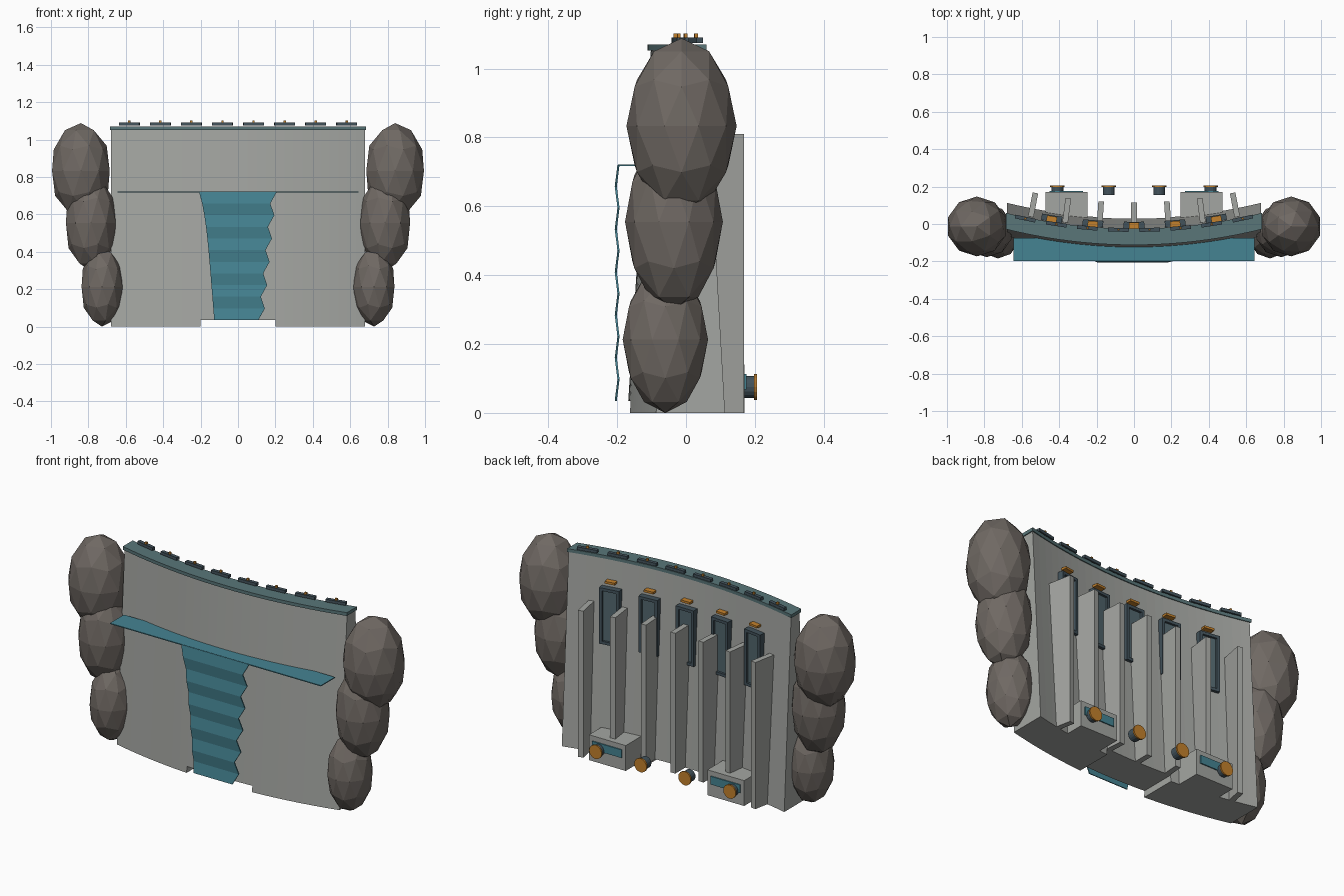
import bpy, bmesh, math
from mathutils import Matrix, Vector

cube = bpy.data.objects.get("Cube")
if cube:
    bpy.data.objects.remove(cube, do_unlink=True)

CURVE = 0.18          # plan curvature of the wall
HALF = 0.68           # half length of the wall
TOP = 1.055


def material(name, rgb):
    m = bpy.data.materials.new(name)
    m.use_nodes = True
    m.diffuse_color = (*rgb, 1)
    m.node_tree.nodes["Principled BSDF"].inputs["Base Color"].default_value = (*rgb, 1)
    return m


concrete = material("concrete", (0.37, 0.38, 0.36))
water = material("water", (0.06, 0.23, 0.29))
deck_mat = material("deck_teal", (0.10, 0.18, 0.19))
slate = material("dark_slate", (0.055, 0.085, 0.105))
panel = material("gate_panel", (0.085, 0.135, 0.155))
orange = material("orange", (0.55, 0.22, 0.025))
rock = material("rock", (0.16, 0.14, 0.125))


def finish(name, bm, mat):
    bmesh.ops.recalc_face_normals(bm, faces=bm.faces)
    me = bpy.data.meshes.new(name)
    bm.to_mesh(me)
    bm.free()
    me.materials.append(mat)
    ob = bpy.data.objects.new(name, me)
    bpy.context.collection.objects.link(ob)
    return ob


def box(name, centre, size, mat, turn=0):
    bm = bmesh.new()
    bmesh.ops.create_cube(bm, size=1, matrix=Matrix.Diagonal((*size, 1)))
    ob = finish(name, bm, mat)
    ob.location = centre
    ob.rotation_euler.z = turn
    return ob


def arc_box(name, x, y, z, size, mat):
    """Box set on the curved plan; y is measured at the middle of the wall."""
    return box(name, (x, y + CURVE * x * x, z), size, mat, math.atan(2 * CURVE * x))


def cylinder_y(name, x, y0, y1, z, radius, mat):
    bm = bmesh.new()
    bmesh.ops.create_cone(bm, cap_ends=True, segments=16, radius1=radius,
                          radius2=radius, depth=y1 - y0,
                          matrix=Matrix.Rotation(math.pi / 2, 4, 'X'))
    ob = finish(name, bm, mat)
    ob.location = (x, (y0 + y1) / 2, z)


def sweep(name, stations, mat):
    """Join four-cornered sections, each (x, [(y, z), ...]), along the arc."""
    bm = bmesh.new()
    rings = [[bm.verts.new((x, y + CURVE * x * x, z)) for y, z in sec] for x, sec in stations]
    for a, b in zip(rings, rings[1:]):
        for i in range(4):
            j = (i + 1) % 4
            bm.faces.new((a[i], a[j], b[j], b[i]))
    bm.faces.new(rings[0])
    bm.faces.new(rings[-1])
    bmesh.ops.remove_doubles(bm, verts=bm.verts, dist=1e-5)
    bmesh.ops.dissolve_degenerate(bm, edges=bm.edges, dist=1e-5)
    return finish(name, bm, mat)


# Dam wall, battered on both sides, with a low notch under the middle
def wall_section(x, z0):
    t = z0 / TOP
    return x, [(-0.17 + 0.068 * t, z0), (0.03 - 0.06 * t, z0), (-0.03, TOP), (-0.102, TOP)]


def span(a, b, n):
    return [a + (b - a) * i / n for i in range(n + 1)]


stations = ([wall_section(x, 0) for x in span(-HALF, -0.2, 10)]
            + [wall_section(x, 0.035) for x in span(-0.2, 0.2, 8)]
            + [wall_section(x, 0) for x in span(0.2, HALF, 10)])
sweep("dam_wall", stations, concrete)

# Roadway along the crest
sweep("crest_deck", [(x, [(-0.112, 1.052), (-0.025, 1.052), (-0.025, 1.07), (-0.112, 1.07)])
                     for x in span(-HALF - 0.005, HALF + 0.005, 28)], deck_mat)

# Crest rail segments with small marker lamps
for i in range(8):
    x = (i - 3.5) * 0.166
    arc_box("crest_rail", x, -0.032, 1.082, (0.11, 0.02, 0.016), slate)
    arc_box("rail_lamp", x, -0.032, 1.094, (0.012, 0.01, 0.014), orange)

# Buttresses on the back, the middle three standing above the notch
for i in range(-3, 4):
    z0 = 0.035 if abs(i) < 2 else 0
    arc_box("buttress", i * 0.18, 0.0475, (z0 + 0.81) / 2, (0.03, 0.135, 0.81 - z0), concrete)

# Sluice gates with framed panels and marker plates
for i in range(-2, 3):
    x = i * 0.22
    arc_box("gate_back", x, -0.015, 0.75, (0.09, 0.03, 0.29), panel)
    for s in (-1, 1):
        arc_box("gate_side_frame", x + s * 0.047, -0.008, 0.75, (0.016, 0.04, 0.31), slate)
        arc_box("gate_cross_frame", x, -0.008, 0.75 + s * 0.147, (0.09, 0.04, 0.016), slate)
    arc_box("gate_marker", x, -0.008, 0.937, (0.055, 0.03, 0.012), orange)

# Pump houses with a strip window
for s in (-1, 1):
    box("pump_house", (s * 0.362, 0.095, 0.07), (0.225, 0.15, 0.14), concrete)
    box("pump_house_window", (s * 0.362, 0.172, 0.09), (0.18, 0.008, 0.045), water)

# Outlet pipes with capped ends
for x in (-0.41, -0.135, 0.135, 0.41):
    cylinder_y("outlet_pipe", x, 0.155, 0.198, 0.075, 0.032, slate)
    cylinder_y("outlet_cap", x, 0.197, 0.206, 0.075, 0.038, orange)

# Reservoir surface against the front
box("reservoir_surface", (0, -0.136, 0.719), (1.29, 0.122, 0.005), water)

# Falling water sheet with a ragged edge and gentle ripples
bm = bmesh.new()
rows = []
for i, t in enumerate(span(1, 0, 11)):
    z = 0.035 + 0.685 * t
    ripple = -0.2 + 0.004 * math.cos(i * math.pi)
    left = -0.127 - 0.055 * t - 0.026 * t ** 6
    right = 0.122 + 0.07 * t + (0.015 if i % 2 == 0 else -0.013)
    rows.append([bm.verts.new((x, ripple, z)) for x in (left, right)])
for a, b in zip(rows, rows[1:]):
    bm.faces.new((a[0], a[1], b[1], b[0]))
sheet = finish("falling_water", bm, water)
thick = sheet.modifiers.new("thickness", 'SOLIDIFY')
thick.thickness = 0.006
thick.offset = 0

# Faceted rock abutments: (centre, radii) mirrored to both ends
boulders = {
    "upper_rock": ((0.84, -0.013, 0.833), (0.162, 0.16, 0.255)),
    "middle_rock": ((0.787, -0.035, 0.555), (0.14, 0.142, 0.257)),
    "lower_rock": ((0.727, -0.06, 0.213), (0.115, 0.124, 0.213)),
}
for name, (c, r) in boulders.items():
    for s in (-1, 1):
        bm = bmesh.new()
        bmesh.ops.create_icosphere(bm, subdivisions=2, radius=1)
        for v in bm.verts:
            v.co = Vector((s * v.co.x * r[0], v.co.y * r[1], v.co.z * r[2]))
        ob = finish(name, bm, rock)
        ob.location = (s * c[0], c[1], c[2])
